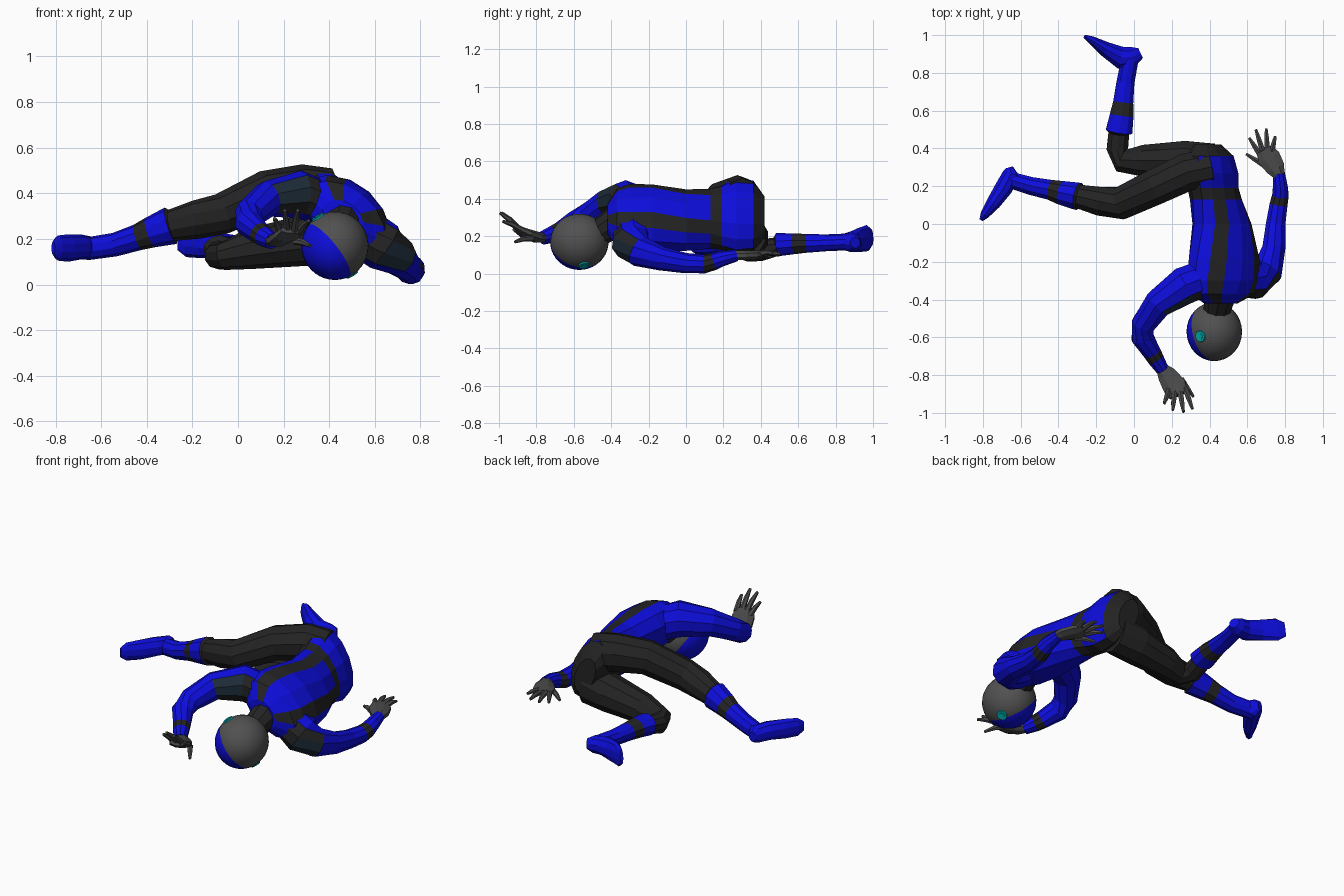
import bpy, bmesh, math
from mathutils import Vector, Matrix

if "Cube" in bpy.data.objects:
    bpy.data.objects.remove(bpy.data.objects["Cube"])

def mat(name, c):
    m = bpy.data.materials.new(name)
    m.diffuse_color = (*c, 1)
    m.use_nodes = True
    m.node_tree.nodes["Principled BSDF"].inputs["Base Color"].default_value = m.diffuse_color
    return m

MATS = [mat("suit_blue", (0.004, 0.004, 0.72)), mat("suit_black", (0.017, 0.017, 0.017)),
        mat("helmet_grey", (0.082, 0.082, 0.082)), mat("glove_grey", (0.068, 0.068, 0.068)),
        mat("slate_patch", (0.013, 0.026, 0.042)), mat("ear_cyan", (0.0, 0.42, 0.42))]
BLUE, BLACK, GREY, GLOVE, SLATE, CYAN = range(6)

def finish(name, bm):
    me = bpy.data.meshes.new(name)
    bm.to_mesh(me)
    bm.free()
    for m in MATS:
        me.materials.append(m)
    ob = bpy.data.objects.new(name, me)
    bpy.context.collection.objects.link(ob)
    return ob

def skin(name, rings, rule):
    """Joins rings of points into a closed tube; rule(segment, side, face) gives the colour."""
    bm = bmesh.new()
    vs = [[bm.verts.new(p) for p in r] for r in rings]
    n, tags = len(rings[0]), []
    for i in range(len(vs) - 1):
        for j in range(n):
            k = (j + 1) % n
            tags.append((bm.faces.new((vs[i][j], vs[i][k], vs[i + 1][k], vs[i + 1][j])), i, j))
    tags.append((bm.faces.new(vs[0]), 0, 0))
    tags.append((bm.faces.new(vs[-1]), len(vs) - 2, 0))
    bmesh.ops.recalc_face_normals(bm, faces=bm.faces)
    bm.normal_update()
    for f, i, j in tags:
        f.material_index = rule(i, j, f)
    return finish(name, bm)

def tube(name, path, rule, n=10):
    """path rows: x, y, z, horizontal radius, vertical radius."""
    pts = [Vector(p[:3]) for p in path]
    rings = []
    for i, p in enumerate(path):
        a, b = pts[max(i - 1, 0)], pts[min(i + 1, len(pts) - 1)]
        t = (b - a).normalized()
        v = t.cross(Vector((0, 0, 1))).normalized()
        u = v.cross(t)
        ry = p[4] if len(p) > 4 else p[3]
        rings.append([pts[i] + v * p[3] * math.cos(q) + u * ry * math.sin(q)
                      for q in (2 * math.pi * (j + 0.5) / n for j in range(n))])
    return skin(name, rings, rule)

def bands(s):
    """One letter per segment: B blue, K black, G glove."""
    return lambda i, j, f: {"B": BLUE, "K": BLACK, "G": GLOVE}[s[i]]

# Torso: twisted sections (y, centre x, centre z, half width, half depth, twist)
SECTIONS = [(-.42, .46, .29, .10, .07, 38), (-.37, .47, .30, .20, .12, 38), (-.30, .475, .30, .225, .14, 40),
            (-.18, .475, .295, .215, .15, 42), (0, .465, .285, .185, .135, 50), (.13, .435, .295, .175, .122, 58),
            (.19, .42, .30, .185, .12, 62), (.27, .41, .31, .215, .125, 65), (.36, .405, .31, .20, .105, 66),
            (.42, .39, .30, .12, .06, 66)]
HALF = [27, 54, 80, 110, 140, 165]
ANGLES = [0] + HALF + [360 - a for a in reversed(HALF)]

def section(y, x, z, w, d, tw):
    t = math.radians(tw)
    right, back = Vector((-math.cos(t), 0, math.sin(t))), Vector((math.sin(t), 0, math.cos(t)))
    return [Vector((x, y, z)) + right * w * math.sin(math.radians(a)) + back * d * math.cos(math.radians(a))
            for a in ANGLES]

def torso_rule(i, j, f):
    if i == 5 or i >= 8:                       # waist belt and seat
        return BLACK
    if i > 5:                                  # hip panel: blue behind, black in front
        return BLUE if j < 3 or j > 9 else BLACK
    return BLACK if j in (1, 11) else BLUE     # two stripes down the back

skin("torso", [section(*s) for s in SECTIONS], torso_rule)
tube("neck", [(.46, -.37, .28, .085), (.44, -.45, .23, .075), (.43, -.52, .19, .07)], bands("KK"))

# Arms with black and slate shoulder patches
def arm_rule(s, d, last):
    d, base = Vector(d).normalized(), bands(s)
    def rule(i, j, f):
        k = f.normal.dot(d)
        if i <= last and k > .5:
            return SLATE if i == last and k > .78 else BLACK
        return base(i, j, f)
    return rule

tube("right_arm", [(.36, -.29, .36, .10), (.27, -.325, .395, .105), (.13, -.42, .375, .08), (.05, -.53, .31, .066),
                   (.045, -.60, .27, .062), (.095, -.68, .225, .05), (.115, -.715, .21, .046),
                   (.15, -.77, .19, .036)], arm_rule("BBBBBKB", (.5, -.85, .1), 1))
tube("left_arm", [(.56, -.28, .22, .11), (.64, -.29, .165, .11), (.705, -.25, .12, .085), (.74, -.13, .08, .064),
                  (.75, 0, .056, .054), (.765, .10, .052, .05), (.775, .15, .065, .046),
                  (.775, .19, .08, .042), (.768, .27, .098, .032)], arm_rule("BBBBBKBB", (.2, -.95, -.1), 1))

# Hands: palm plus five fingers (root, tip)
def hand(side, palm, fingers):
    tube(side + "_palm", palm, bands("G" * (len(palm) - 1)), 8)
    for k, (a, b) in enumerate(fingers):
        a, b = Vector(a), Vector(b)
        m = a.lerp(b, .55) + Vector((0, 0, .006))
        tube(f"{side}_finger_{k + 1}", [(*a, .017), (*m, .014), (*b, .008)], bands("GG"), 6)

hand("right", [(.14, -.755, .19, .03, .026), (.175, -.80, .195, .055, .03), (.215, -.86, .215, .068, .027),
               (.235, -.905, .24, .055, .018)],
     [((.25, -.82, .19), (.315, -.915, .17)), ((.27, -.87, .23), (.31, -.98, .28)),
      ((.245, -.89, .235), (.262, -.995, .325)), ((.215, -.89, .235), (.205, -.985, .325)),
      ((.185, -.88, .225), (.16, -.95, .29))])
hand("left", [(.772, .25, .098, .03, .028), (.75, .295, .098, .055, .028), (.715, .35, .10, .066, .026),
              (.69, .395, .105, .05, .018)],
     [((.69, .31, .09), (.595, .37, .075)), ((.665, .37, .10), (.61, .455, .09)),
      ((.68, .39, .105), (.645, .50, .10)), ((.705, .395, .105), (.70, .505, .105)),
      ((.73, .385, .105), (.748, .465, .11))])

# Legs: black trousers, flared blue boot cuffs with a black band
tube("right_leg", [(.40, .30, .40, .10, .11), (.28, .275, .415, .105, .112), (.12, .20, .40, .10, .10),
                   (-.07, .11, .31, .09, .09), (-.18, .12, .285, .08, .085), (-.29, .145, .26, .066, .07),
                   (-.295, .146, .258, .076, .084), (-.385, .165, .228, .066, .068), (-.44, .18, .207, .056, .058),
                   (-.54, .20, .175, .05, .052), (-.66, .235, .157, .045, .05)], bands("KKKKKKBKBB"))
tube("left_leg", [(.42, .33, .21, .10, .12), (.27, .335, .19, .11, .11), (.05, .335, .155, .088, .088),
                  (-.065, .335, .125, .065, .062), (-.088, .40, .125, .06, .058), (-.08, .485, .145, .058, .05),
                  (-.079, .49, .155, .074, .062), (-.065, .575, .16, .066, .056), (-.057, .645, .162, .056, .05),
                  (-.045, .75, .165, .05, .045), (-.022, .87, .17, .048, .045)], bands("KKKKKKBKBB"))
tube("right_foot", [(-.66, .30, .16, .02, .03), (-.65, .265, .16, .048, .052), (-.69, .19, .165, .05, .055),
                    (-.745, .11, .16, .04, .06), (-.79, .05, .16, .026, .055), (-.81, .02, .16, .01, .03)],
     bands("BBBBB"))
tube("left_foot", [(.035, .905, .165, .03, .03), (0, .888, .165, .052, .05), (-.07, .88, .17, .062, .055),
                   (-.15, .925, .18, .042, .065), (-.22, .97, .19, .024, .07), (-.26, .993, .195, .01, .045)],
     bands("BBBBB"))

# Helmet: sphere cut by a plane into grey shell and blue face
C = Vector((.425, -.57, .17))
FACE, SIDE = Vector((-.76, -.25, -.6)).normalized(), Vector((-.5, -.17, .85)).normalized()
bm = bmesh.new()
bmesh.ops.create_uvsphere(bm, u_segments=32, v_segments=20, radius=.15)
bmesh.ops.scale(bm, vec=(.98, 1.04, 1), verts=bm.verts)
bmesh.ops.translate(bm, vec=C, verts=bm.verts)
cut = C + FACE * .035
bmesh.ops.bisect_plane(bm, geom=bm.verts[:] + bm.edges[:] + bm.faces[:], plane_co=cut, plane_no=FACE)
for f in bm.faces:
    f.smooth = True
    f.material_index = BLUE if (f.calc_center_median() - cut).dot(FACE) > 0 else GREY
finish("helmet", bm)

# Ear discs: hub and raised rim on each side of the helmet
for name, s in (("right", 1), ("left", -1)):
    ax = SIDE * s
    rot = Matrix.Translation(C + ax * .149) @ ax.to_track_quat("Z", "Y").to_matrix().to_4x4()
    bm = bmesh.new()
    for r, h in ((.031, .007), (.018, .012)):
        bmesh.ops.create_cone(bm, cap_ends=True, segments=16, radius1=r, radius2=r * .9, depth=h, matrix=rot)
    for f in bm.faces:
        f.material_index = CYAN
    finish(name + "_ear_disc", bm)
